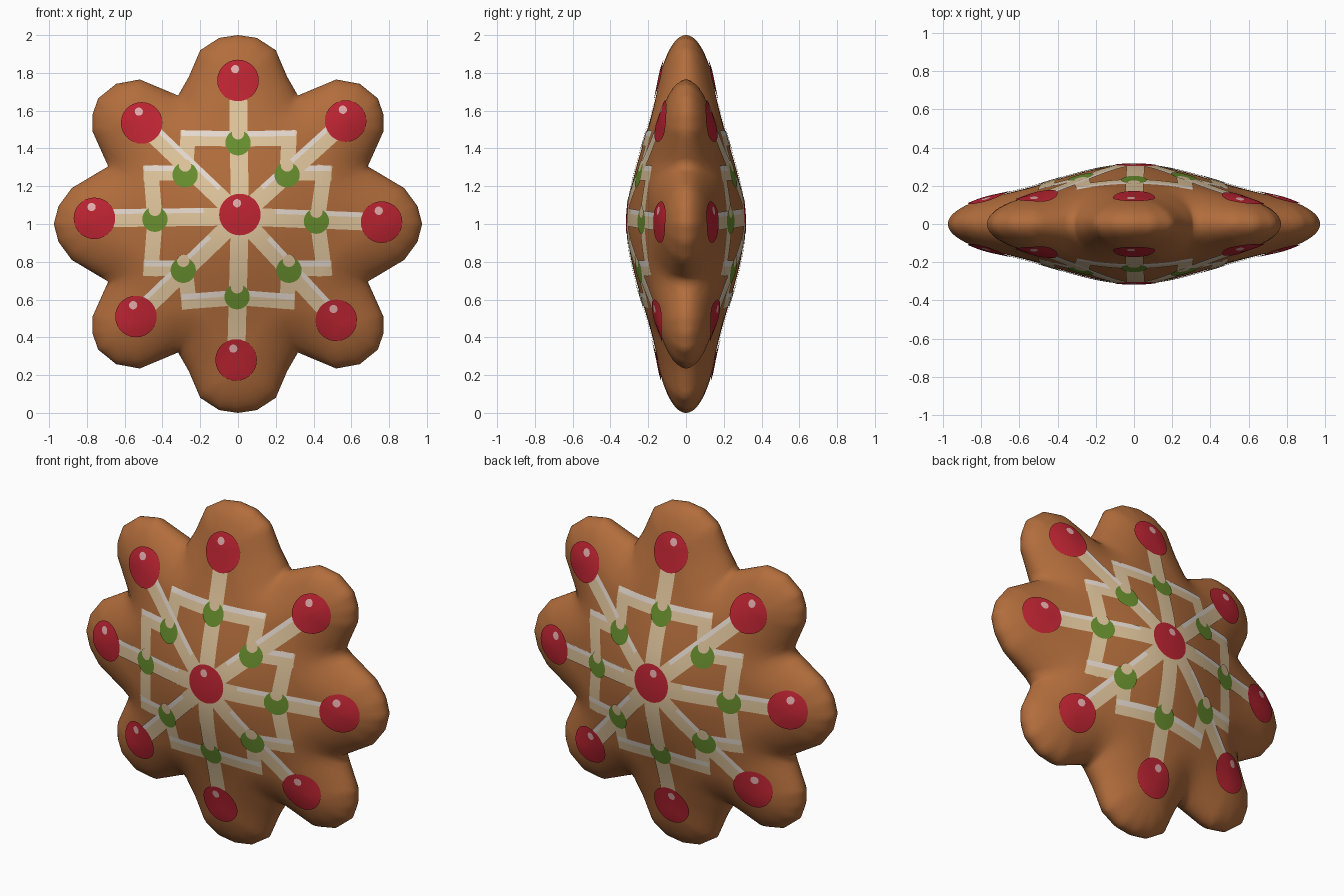
import bpy, bmesh, math
from mathutils import Vector

if "Cube" in bpy.data.objects:
    bpy.data.objects.remove(bpy.data.objects["Cube"])

V = Vector
CENTER = V((0, 1))
# one quarter of the eight-lobed outline (x, z relative to the centre)
QUARTER = [V(p) for p in [(0, 1), (.1, .985), (.2, .92), (.26, .78), (.317, .68), (.52, .765),
           (.645, .742), (.74, .665), (.77, .58), (.77, .49), (.687, .305),
           (.88, .19), (.95, .095), (.975, 0)]]


def srgb(r, g, b):
    lin = [((c / 255 + .055) / 1.055) ** 2.4 for c in (r, g, b)]
    return (*lin, 1)


def material(name, rgb):
    m = bpy.data.materials.new(name)
    m.diffuse_color = srgb(*rgb)
    m.use_nodes = True
    m.node_tree.nodes["Principled BSDF"].inputs["Base Color"].default_value = m.diffuse_color
    return m


BROWN = material("gingerbread brown", (178, 109, 60))
CREAM = material("cream icing", (224, 197, 156))
LIGHT = material("pale icing", (232, 220, 210))
RED = material("candy red", (188, 36, 50))
GREEN = material("candy green", (104, 142, 46))
SHINE = material("candy shine", (228, 172, 172))


def edge_distance(p):
    q = V((abs(p.x), abs(p.y)))
    best = 9
    for a, b in zip(QUARTER, QUARTER[1:]):
        ab = b - a
        t = max(0, min(1, (q - a).dot(ab) / ab.dot(ab)))
        best = min(best, (q - a - ab * t).length)
    return best


def height(p):
    """Half thickness: a central dome with a rounded rim."""
    d = min(1, edge_distance(p) / .24)
    dome = .10 + .21 * math.exp(-(p.length / .6) ** 2)
    return dome * math.sqrt(max(0, 1 - (1 - d) ** 2))


def build(name, mat, grids, offset):
    """Drape grids of flat (x, z) points over the front and the back."""
    bm = bmesh.new()
    for grid in grids:
        hs = [[height(p) + offset for p in row] for row in grid]
        for side in (-1, 1):
            vs = [[bm.verts.new((p.x, side * h, p.y + 1)) for p, h in zip(row, hr)]
                  for row, hr in zip(grid, hs)]
            for r0, r1 in zip(vs, vs[1:]):
                for i in range(len(r0) - 1):
                    f = bm.faces.new((r0[i], r0[i + 1], r1[i + 1], r1[i]))
                    f.smooth = True
                    f.normal_update()
                    # shear-free winding test in the x-z plane
                    a, b, c = (v.co for v in (r0[i], r1[i + 1], r1[i]))
                    d = r0[i + 1].co
                    ny = ((b - a).cross(c - d)).y
                    if ny * side > 0:
                        continue
                    f.normal_flip()
    # join the shared rim, seams and disc centres
    bmesh.ops.remove_doubles(bm, verts=bm.verts[:], dist=.0004)
    for f in bm.faces:
        f.normal_update()
        c = f.calc_center_median()
        if f.normal.y * c.y < 0:
            f.normal_flip()
    me = bpy.data.meshes.new(name)
    bm.to_mesh(me)
    bm.free()
    me.materials.append(mat)
    ob = bpy.data.objects.new(name, me)
    bpy.context.collection.objects.link(ob)
    return ob


def disc(x, z, r, rings=5, n=28):
    c = V((x, z)) - CENTER
    return [[c + V((math.cos(a), math.sin(a))) * (r * k / rings)
             for a in [math.tau * i / n for i in range(n + 1)]] for k in range(rings + 1)]


def strip(a, b, width, shift=0, extend=0):
    a, b = V(a) - CENTER, V(b) - CENTER
    d = (b - a).normalized()
    n = V((-d.y, d.x))
    if n.y < 0:
        n = -n
    a, b = a - d * extend + n * shift, b + d * extend + n * shift
    steps = max(4, int((b - a).length / .03))
    return [[a.lerp(b, i / steps) + n * width * (j / 4 - .5) for j in range(5)]
            for i in range(steps + 1)]


# cookie body
outline = []
for sx, sz, rev in ((1, 1, 0), (1, -1, 1), (-1, -1, 0), (-1, 1, 1)):
    pts = QUARTER[::-1] if rev else QUARTER
    for a, b in zip(pts, pts[1:]):
        for k in range(4):
            p = a.lerp(b, k / 4)
            outline.append(V((p.x * sx, p.y * sz)))
outline.append(outline[0].copy())
RINGS = 40
build("cookie_body", BROWN,
      [[[p * math.sin(math.pi / 2 * k / RINGS) for p in outline] for k in range(RINGS + 1)]], 0)

# icing star ring
zigzag = [(0, 1.45), (.27, 1.455), (.26, 1.27), (.455, 1.27), (.42, 1.02), (.455, .765),
          (.27, .765), (.26, .59), (0, .61), (-.26, .59), (-.28, .765), (-.46, .765),
          (-.44, 1.02), (-.46, 1.27), (-.28, 1.27), (-.265, 1.455)]
segs = list(zip(zigzag, zigzag[1:] + zigzag[:1]))
build("icing_ring", CREAM, [strip(a, b, .08, extend=.04) for a, b in segs], .003)
flat = [(a, b) for a, b in segs if abs(a[0] - b[0]) > abs(a[1] - b[1])]
build("icing_ring_highlight", LIGHT, [strip(a, b, .03, .026, .035) for a, b in flat], .004)

# icing spokes to each red candy
hub = (.01, 1.04)
reds = [(0, 1.76), (.57, 1.545), (.76, 1.01), (.52, .49), (-.01, .28),
        (-.54, .51), (-.76, 1.03), (-.51, 1.535)]
build("icing_spokes", CREAM, [strip(hub, p, .095) for p in reds], .005)
build("icing_spoke_highlight", LIGHT,
      [strip(V(hub).lerp(V(p), .25), p, .025, .034) for p in reds if abs(p[0]) > .1], .006)

# green candies with a pale notch on top
greens = [(0, 1.43), (.26, 1.26), (.415, 1.015), (.27, .755), (-.005, .615),
          (-.29, .755), (-.44, 1.025), (-.28, 1.26)]
build("green_candies", GREEN, [disc(x, z, .067) for x, z in greens], .007)
build("green_candy_notches", CREAM, [disc(x, z + .05, .033, 3, 16) for x, z in greens], .008)

# red candies with a small shine
reds.append((.01, 1.05))
build("red_candies", RED, [disc(x, z, .11) for x, z in reds], .008)
build("red_candy_shine", SHINE, [disc(x - .015, z + .06, .022, 2, 14) for x, z in reds], .009)
